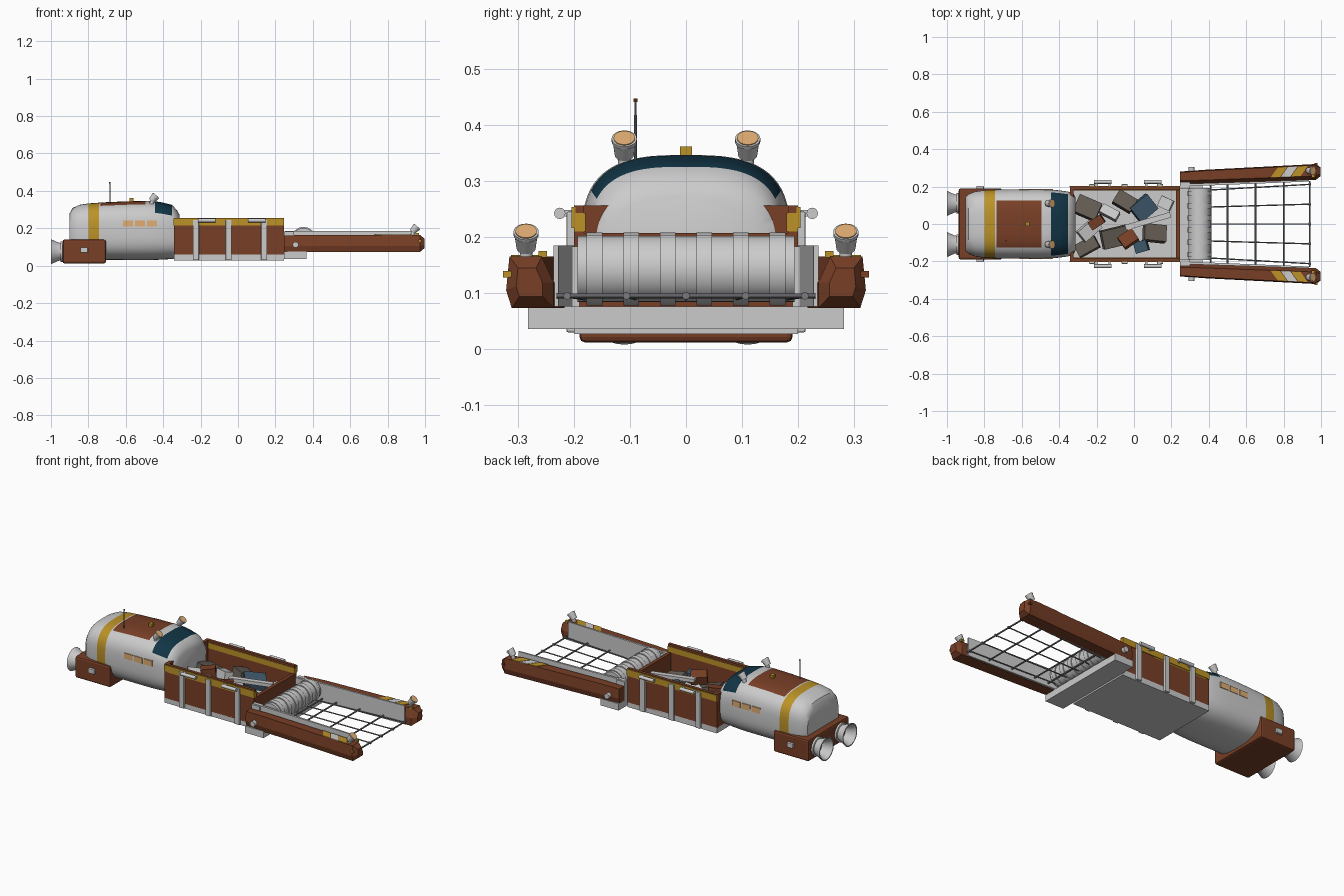
import bpy, bmesh, math, random
from mathutils import Vector, Matrix

random.seed(4)
if "Cube" in bpy.data.objects:
    bpy.data.objects.remove(bpy.data.objects["Cube"])


def material(name, rgb):
    m = bpy.data.materials.new(name)
    m.use_nodes = True
    m.diffuse_color = (*rgb, 1)
    m.node_tree.nodes["Principled BSDF"].inputs["Base Color"].default_value = (*rgb, 1)
    return m


PALE = material("pale grey", (0.6, 0.6, 0.6))
RUST = material("rust brown", (0.19, 0.05, 0.02))
YELLOW = material("warning yellow", (0.5, 0.29, 0.02))
GLASS = material("dark teal glass", (0.006, 0.035, 0.06))
LAMP = material("warm lamp", (0.75, 0.42, 0.17))
STEEL = material("rod steel", (0.2, 0.2, 0.21))
DRAB = material("drab scrap", (0.13, 0.11, 0.09))
BLUE = material("blue scrap", (0.05, 0.1, 0.15))


def finish(name, bm, mats, bevel=0, smooth=False):
    bmesh.ops.recalc_face_normals(bm, faces=bm.faces)
    me = bpy.data.meshes.new(name)
    bm.to_mesh(me)
    bm.free()
    ob = bpy.data.objects.new(name, me)
    bpy.context.collection.objects.link(ob)
    for m in mats:
        me.materials.append(m)
    if bevel:
        mod = ob.modifiers.new("bevel", "BEVEL")
        mod.width, mod.segments = bevel, 2
    if smooth:
        bpy.ops.object.select_all(action="DESELECT")
        ob.select_set(True)
        bpy.context.view_layer.objects.active = ob
        bpy.ops.object.shade_smooth_by_angle(angle=math.radians(35))
    return ob


def box(name, xs, ys, zs, mat, bevel=0, turn=None):
    bm = bmesh.new()
    bmesh.ops.create_cube(bm, size=1)
    size = Vector([r[1] - r[0] for r in (xs, ys, zs)])
    mid = Vector([(r[0] + r[1]) / 2 for r in (xs, ys, zs)])
    bmesh.ops.scale(bm, vec=size, verts=bm.verts)
    if turn:
        bm.transform(turn)
    bmesh.ops.translate(bm, vec=mid, verts=bm.verts)
    return finish(name, bm, [mat], bevel)


def rod(name, a, b, r1, mat, r2=None, sides=24):
    a, b = Vector(a), Vector(b)
    bm = bmesh.new()
    bmesh.ops.create_cone(bm, cap_ends=True, segments=sides, radius1=r1,
                          radius2=r1 if r2 is None else r2, depth=(b - a).length)
    bm.transform(Matrix.Translation((a + b) / 2) @ (b - a).to_track_quat("Z", "Y").to_matrix().to_4x4())
    return finish(name, bm, [mat], smooth=True)


def loft(rings, caps=True):
    bm = bmesh.new()
    loops = [[bm.verts.new(p) for p in ring] for ring in rings]
    n = len(loops[0])
    for a, b in zip(loops, loops[1:]):
        for i in range(n):
            bm.faces.new((a[i], a[(i + 1) % n], b[(i + 1) % n], b[i]))
    if caps:
        bm.faces.new(loops[0])
        bm.faces.new(loops[-1])
    return bm


def side_range(s, a, b):
    return sorted((s * a, s * b))


# Crew cabin: rounded-box sections along x, coloured by zone
def cabin_ring(x, half, low, high, n=64):
    ring = []
    for i in range(n):
        t = 2 * math.pi * i / n
        c, s = math.cos(t), math.sin(t)
        ring.append((x, half * math.copysign(abs(c) ** 0.667, c),
                     (low + high) / 2 + (high - low) / 2 * math.copysign(abs(s) ** 0.667, s)))
    return ring


stations = [(-0.9, 0.145, 0.07, 0.28), (-0.885, 0.16, 0.055, 0.308), (-0.85, 0.174, 0.04, 0.325),
            (-0.8, 0.181, 0.033, 0.333), (-0.743, 0.184, 0.031, 0.337), (-0.735, 0.184, 0.03, 0.338),
            (-0.6, 0.186, 0.03, 0.344), (-0.495, 0.186, 0.03, 0.346), (-0.445, 0.184, 0.031, 0.345),
            (-0.4, 0.18, 0.033, 0.337), (-0.352, 0.173, 0.036, 0.325), (-0.325, 0.165, 0.04, 0.295),
            (-0.312, 0.14, 0.05, 0.272)]
bm = loft([cabin_ring(*s) for s in stations])
for f in bm.faces:
    c = f.calc_center_median()
    if -0.8 < c.x < -0.743:
        f.material_index = 1
    elif -0.735 < c.x < -0.495 and abs(c.y) < 0.122 and c.z > 0.3:
        f.material_index = 2
    elif -0.445 < c.x < -0.352 and c.z > 0.275:
        f.material_index = 3
finish("cabin", bm, [PALE, YELLOW, RUST, GLASS], smooth=True)

for s in (-1, 1):
    for i in range(3):
        x = -0.616 + i * 0.0645
        box("cabin_window", (x, x + 0.054), side_range(s, 0.18, 0.188), (0.21, 0.243), LAMP)
box("roof_beacon", (-0.58, -0.558), (-0.011, 0.011), (0.34, 0.361), YELLOW)
rod("antenna", (-0.685, -0.09, 0.325), (-0.685, -0.09, 0.445), 0.003, STEEL, 0.002, 8)
rod("antenna_tip", (-0.685, -0.09, 0.44), (-0.685, -0.09, 0.447), 0.004, RUST, sides=8)


# Tilted floodlights
def floodlight(x, y, z):
    base, d = Vector((x, y, z)), Vector((0.64, 0, 0.77))
    rod("lamp_stalk", base - Vector((0, 0, 0.02)), base + d * 0.01, 0.011, PALE)
    rod("lamp_body", base, base + d * 0.033, 0.017, PALE, 0.021)
    rod("lamp_rim", base + d * 0.031, base + d * 0.038, 0.0225, PALE)
    rod("lamp_lens", base + d * 0.036, base + d * 0.04, 0.019, LAMP)


for s in (-1, 1):
    floodlight(-0.463, s * 0.11, 0.346)
    floodlight(0.932, s * 0.285, 0.18)

# Engine block with flared hollow nozzles
box("engine_block", (-0.937, -0.706), (-0.19, 0.19), (0.012, 0.14), RUST, 0.01)
nozzle = [(-0.93, 0.055), (-0.948, 0.055), (-0.95, 0.047), (-0.96, 0.049), (-0.985, 0.06),
          (-1.0, 0.067), (-1.0, 0.061), (-0.97, 0.046), (-0.945, 0.035)]
for s in (-1, 1):
    rings = [[(x, s * 0.11 + r * math.cos(k * math.pi / 16), 0.075 + r * math.sin(k * math.pi / 16))
              for k in range(32)] for x, r in nozzle]
    finish("engine_nozzle", loft(rings), [PALE], smooth=True)
    box("engine_vent", (-0.842, -0.803), side_range(s, 0.18, 0.204), (0.07, 0.098), PALE, 0.003)

# Open cargo hold
box("hold_floor", (-0.343, 0.245), (-0.2, 0.2), (0.027, 0.06), PALE)
box("hold_rear_wall", (-0.343, -0.323), (-0.2, 0.2), (0.06, 0.256), RUST)
box("hold_front_wall", (0.225, 0.245), (-0.2, 0.2), (0.06, 0.207), RUST)
for s in (-1, 1):
    box("hold_side_wall", (-0.343, 0.245), side_range(s, 0.182, 0.2), (0.055, 0.256), RUST)
    box("hold_outer_stripe", (-0.344, 0.247), side_range(s, 0.197, 0.204), (0.216, 0.253), YELLOW)
    box("hold_inner_stripe", (-0.323, 0.247), side_range(s, 0.179, 0.2), (0.21, 0.243), YELLOW)
    for x in (-0.225, -0.05, 0.14):
        box("hold_rib", (x - 0.016, x + 0.016), side_range(s, 0.195, 0.213), (0.03, 0.245), PALE, 0.003)
    for x in (-0.166, 0.1):
        rod("hold_rail", (x - 0.047, s * 0.225, 0.242), (x + 0.047, s * 0.225, 0.242), 0.01, PALE)
        for dx in (-0.035, 0.035):
            box("rail_mount", (x + dx - 0.006, x + dx + 0.006), side_range(s, 0.2, 0.225), (0.236, 0.248), PALE)

# Scrap heap: x, y, length, width, height, colour
scrap = [(-0.25, 0.085, 0.13, 0.1, 0.14, DRAB), (-0.05, 0.12, 0.11, 0.08, 0.15, DRAB),
         (0.05, 0.085, 0.12, 0.1, 0.15, BLUE), (0.17, 0.11, 0.07, 0.06, 0.13, PALE),
         (-0.13, 0.06, 0.1, 0.05, 0.15, PALE), (-0.24, -0.03, 0.12, 0.07, 0.15, PALE),
         (-0.25, -0.12, 0.12, 0.07, 0.12, DRAB), (-0.1, -0.07, 0.15, 0.1, 0.12, DRAB),
         (-0.03, -0.08, 0.09, 0.07, 0.17, RUST), (0.04, -0.12, 0.07, 0.06, 0.14, BLUE),
         (0.11, -0.05, 0.12, 0.09, 0.13, DRAB), (-0.2, 0.01, 0.08, 0.05, 0.17, RUST)]
for x, y, l, w, z, mat in scrap:
    turn = (Matrix.Rotation(random.uniform(-0.8, 0.8), 4, "Z") @ Matrix.Rotation(random.uniform(-0.3, 0.3), 4, "X")
            @ Matrix.Rotation(random.uniform(-0.3, 0.3), 4, "Y"))
    box("scrap_block", (x - l / 2, x + l / 2), (y - w / 2, y + w / 2), (z - 0.025, z + 0.025), mat, turn=turn)
box("scrap_beam", (-0.05, 0.2), (0.0, 0.03), (0.17, 0.19), PALE, turn=Matrix.Rotation(0.28, 4, "Z"))

# Cross beam and net drum
box("cross_beam", (0.245, 0.365), (-0.282, 0.282), (0.036, 0.076), PALE)
rod("net_drum", (0.35, -0.193, 0.143), (0.35, 0.193, 0.143), 0.059, PALE, sides=32)
for i in range(6):
    y = -0.163 + i * 0.0652
    rod("drum_band", (0.35, y - 0.014, 0.143), (0.35, y + 0.014, 0.143), 0.065, PALE, sides=16)


# Gathering arms: y at parameter u across the arm (0 inner, 1 outer)
def arm_y(x, u):
    t = (x - 0.245) / 0.735
    inner, outer = 0.212 + 0.024 * t, 0.283 + 0.038 * t
    return inner + (outer - inner) * u


def prism(name, pts, z0, z1, mat):
    finish(name, loft([[(x, y, z) for x, y in pts] for z in (z0, z1)]), [mat])


section = [(0, 0.073), (0.88, 0.073), (1, 0.105), (0.93, 0.165), (0.25, 0.165), (0, 0.118)]
for s in (-1, 1):
    rings = [[(x, s * arm_y(x, 0.5 + (u - 0.5) * k), 0.12 + (z - 0.12) * k) for u, z in section]
             for x, k in ((0.245, 0.92), (0.38, 1), (0.972, 1), (0.998, 0.55))]
    finish("gathering_arm", loft(rings), [RUST])
    prism("arm_inner_panel", [(0.25, s * 0.2), (0.935, s * 0.227), (0.935, s * 0.236), (0.25, s * 0.214)],
          0.076, 0.185, PALE)
    box("arm_bracket", (0.245, 0.3), side_range(s, 0.19, 0.225), (0.07, 0.183), PALE)
    rod("arm_pivot", (0.308, s * 0.25, 0.112), (0.308, s * 0.305, 0.112), 0.016, PALE)
    # Slanted hazard stripes
    for x, mat in ((0.73, YELLOW), (0.785, PALE), (0.84, YELLOW)):
        corners = [(x, 0.26), (x + 0.05, 0.26), (x + 0.09, 0.92), (x + 0.04, 0.92)]
        prism("hazard_stripe", [(px, s * arm_y(px, u)) for px, u in corners], 0.163, 0.168, mat)
    box("tip_marker", (0.95, 0.967), side_range(s, 0.248, 0.263), (0.163, 0.175), YELLOW)
    box("side_marker", (0.965, 0.982), side_range(s, 0.305, 0.326), (0.128, 0.139), YELLOW if s < 0 else RUST)

# Net: fanned long rods, cross rods and end knots
for i in range(-2, 3):
    y0, y1 = i * 0.09, i * 0.106
    rod("net_long_rod", (0.375, y0, 0.09), (0.94, y1, 0.095), 0.0035, STEEL, sides=8)
    rod("net_knot", (0.933, y1, 0.095), (0.947, y1, 0.095), 0.007, STEEL, sides=8)
for x in (0.41, 0.5, 0.65, 0.8, 0.94):
    w = 0.2 + (x - 0.25) * 0.045
    rod("net_cross_rod", (x, -w, 0.095), (x, w, 0.095), 0.0045, STEEL, sides=8)
